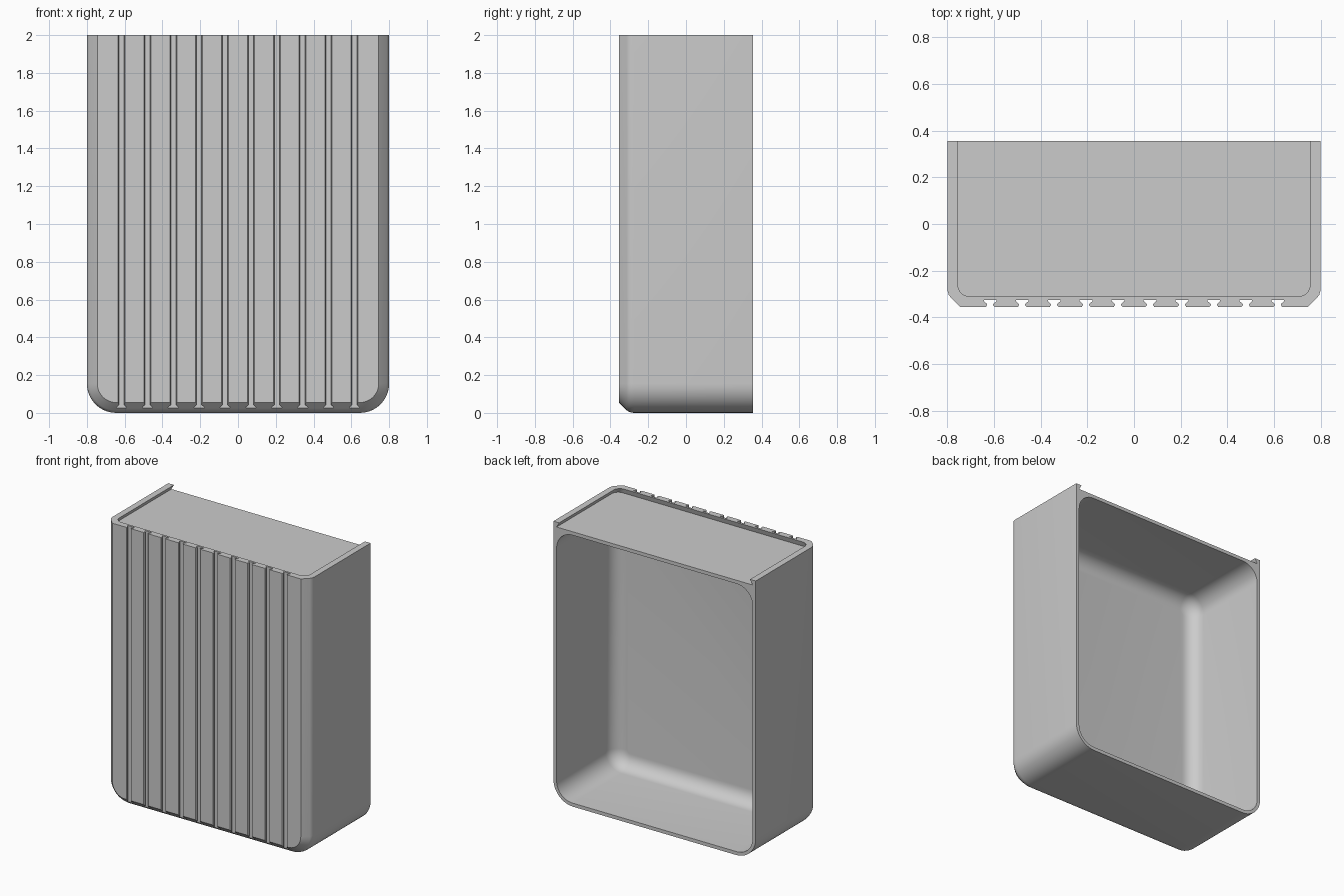
import bpy, bmesh, math

cube = bpy.data.objects.get("Cube")
if cube:
    bpy.data.objects.remove(cube, do_unlink=True)

TOP = 2.0
HALF_W, HALF_D = 0.8, 0.355

grey = bpy.data.materials.new("matte grey")
grey.use_nodes = True
grey.diffuse_color = (0.6, 0.6, 0.6, 1)
grey.node_tree.nodes["Principled BSDF"].inputs["Base Color"].default_value = (0.6, 0.6, 0.6, 1)


def outline(x, low, high, r_low, r_high, steps=10):
    """Loop of 2D points: rectangle with rounded low and high corners."""
    pts = []
    corners = [(x, low, r_low, -90), (x, high, r_high, 0),
               (-x, high, r_high, 90), (-x, low, r_low, 180)]
    for cx, cy, r, start in corners:
        if r == 0:
            pts.append((cx, cy))
            continue
        ox = cx - math.copysign(r, cx)
        oy = cy + r if cy == low else cy - r
        for i in range(steps + 1):
            a = math.radians(start + 90 * i / steps)
            pts.append((ox + r * math.cos(a), oy + r * math.sin(a)))
    return pts


def loft(name, sections):
    """Closed solid through matching loops of 3D points."""
    bm = bmesh.new()
    loops = [[bm.verts.new(p) for p in s] for s in sections]
    n = len(loops[0])
    for a, b in zip(loops, loops[1:]):
        for i in range(n):
            j = (i + 1) % n
            bm.faces.new((a[i], a[j], b[j], b[i]))
    bm.faces.new(loops[0])
    bm.faces.new(loops[-1])
    bmesh.ops.recalc_face_normals(bm, faces=bm.faces[:])
    mesh = bpy.data.meshes.new(name)
    bm.to_mesh(mesh)
    bm.free()
    mesh.materials.append(grey)
    obj = bpy.data.objects.new(name, mesh)
    bpy.context.collection.objects.link(obj)
    return obj


def at_y(points, y):
    return [(px, y, pz) for px, pz in points]


def at_z(points, z):
    return [(px, py, z) for px, py in points]


# Outer body: flat top, rounded bottom corners, chamfered front edge
chamfer = [(0, 0.055), (0.042, 0.013), (0.052, 0.006), (0.065, 0.002), (0.08, 0)]
body = [at_y(outline(HALF_W - inset, inset, TOP, 0.155 - inset, 0), -HALF_D + d)
        for d, inset in chamfer]
body.append(at_y(outline(HALF_W, 0, TOP, 0.155, 0), HALF_D))
bin_body = loft("bin_body", body)

# Cavity opening at the back, with a filleted floor
FILLET, FLOOR = 0.1, -0.30
cavity = []
for i in range(9):
    a = math.radians(90 * i / 8)
    inset = FILLET * (1 - math.sin(a))
    y = FLOOR + FILLET * (1 - math.cos(a))
    r = 0.125 - inset
    cavity.append(at_y(outline(0.775 - inset, 0.025 + inset, 1.94 - inset, r, r), y))
cavity.append(at_y(outline(0.775, 0.025, 1.94, 0.125, 0.125), 0.5))
cutters = [loft("cavity_cutter", cavity)]

# Undercut sliding recess in the top, open at the back
SHELF = 1.965
recess = []
for z in (SHELF, TOP + 0.01):
    t = (TOP - z) / (TOP - SHELF)
    recess.append(at_z(outline(0.755 + 0.02 * t, -0.31 - 0.01 * t, 0.5, 0.05, 0), z))
cutters.append(loft("recess_cutter", recess))

# Ten vertical keyed grooves on the front
half = [(0.024, -0.362), (0.013, -0.348), (0.013, -0.343), (0.027, -0.331), (0.027, -0.325)]
key = half + [(-px, py) for px, py in reversed(half)]
for i in range(10):
    cx = 0.137 * (i - 4.5)
    pts = [(cx + px, py) for px, py in key]
    cutters.append(loft("groove_cutter", [at_z(pts, -0.1), at_z(pts, TOP + 0.1)]))

# Cut everything out of the body
bpy.context.view_layer.objects.active = bin_body
for cutter in cutters:
    cutter.hide_render = True
    mod = bin_body.modifiers.new("cut", "BOOLEAN")
    mod.operation = "DIFFERENCE"
    mod.solver = "EXACT"
    mod.object = cutter
    bpy.ops.object.modifier_apply(modifier=mod.name)
    bpy.data.objects.remove(cutter, do_unlink=True)

bpy.ops.object.select_all(action="DESELECT")
bin_body.select_set(True)
bpy.ops.object.shade_smooth_by_angle(angle=math.radians(30))
